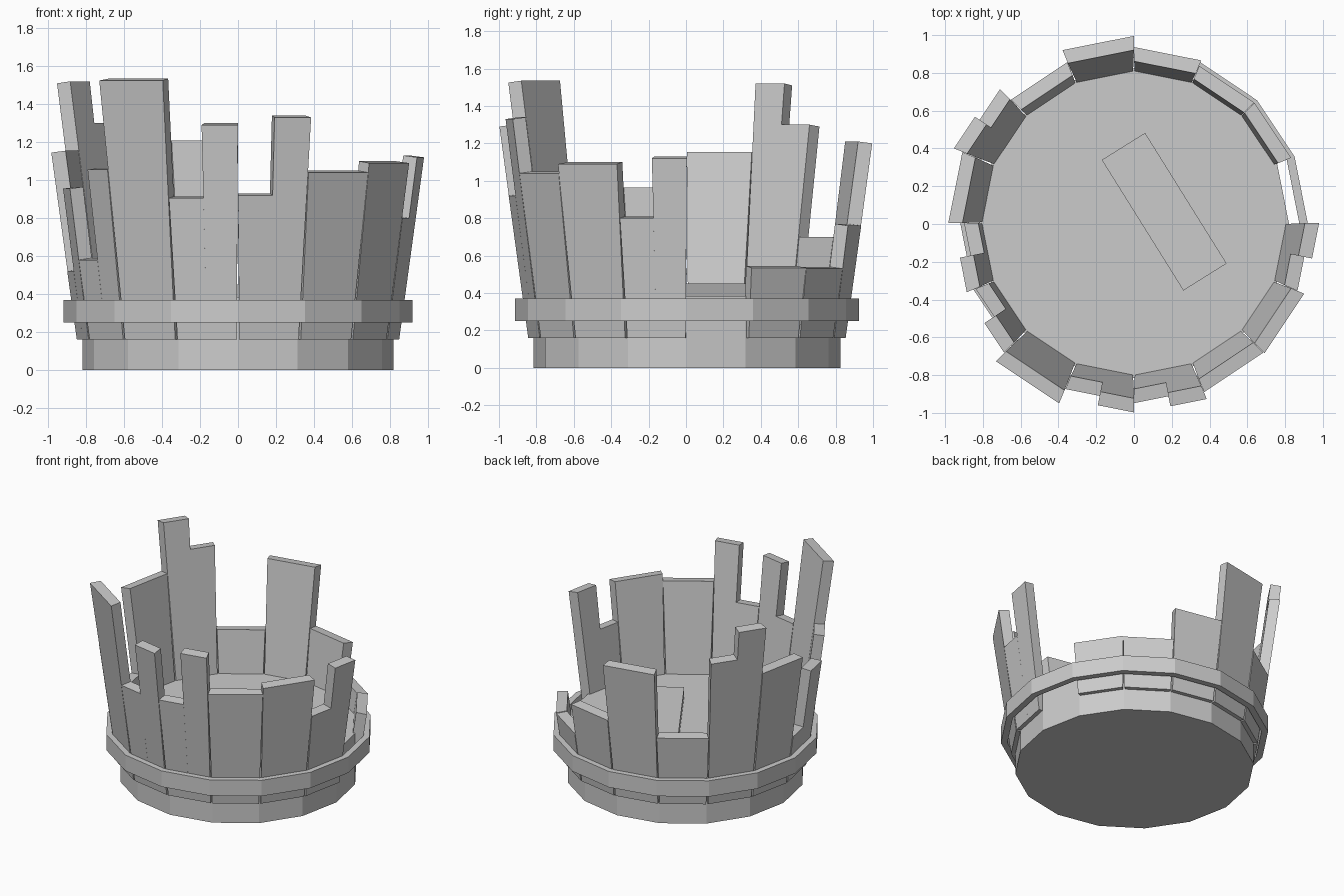
import bpy, bmesh, math
from mathutils import Matrix

if "Cube" in bpy.data.objects:
    bpy.data.objects.remove(bpy.data.objects["Cube"])

SIDES = 16
STEP = 2 * math.pi / SIDES
CY = 0.005  # slight offset of the barrel axis

wood = bpy.data.materials.new("weathered grey")
wood.diffuse_color = (0.6, 0.6, 0.6, 1)
wood.use_nodes = True
wood.node_tree.nodes["Principled BSDF"].inputs["Base Color"].default_value = wood.diffuse_color


def finish(name, bm):
    bmesh.ops.recalc_face_normals(bm, faces=bm.faces)
    mesh = bpy.data.meshes.new(name)
    bm.to_mesh(mesh)
    bm.free()
    mesh.materials.append(wood)
    obj = bpy.data.objects.new(name, mesh)
    bpy.context.collection.objects.link(obj)
    return obj


def ring_point(r, angle, z):
    return (r * math.cos(angle), r * math.sin(angle) + CY, z)


# Solid base whose top is the barrel floor
bm = bmesh.new()
loops = [[bm.verts.new(ring_point(0.82, i * STEP, z)) for i in range(SIDES)] for z in (0, 0.385)]
for i in range(SIDES):
    j = (i + 1) % SIDES
    bm.faces.new((loops[0][i], loops[0][j], loops[1][j], loops[1][i]))
for loop in loops:
    bm.faces.new(loop)
finish("base", bm)

# Hoop around the staves
bm = bmesh.new()
profile = [(0.875, 0.25), (0.92, 0.25), (0.92, 0.37), (0.875, 0.37)]
rings = [[bm.verts.new(ring_point(r, i * STEP, z)) for r, z in profile] for i in range(SIDES)]
for i in range(SIDES):
    a, b = rings[i], rings[(i + 1) % SIDES]
    for k in range(4):
        m = (k + 1) % 4
        bm.faces.new((a[k], a[m], b[m], b[k]))
finish("hoop", bm)

# Broken staves: one height, or two heights for a stepped break; None is missing
STAVES = [None, (0.545,), (0.54,), (0.77,), (1.21,), (0.70,), (1.30, 1.52), (1.155,),
          (0.53, 0.965), (0.59, 1.065), (1.535,), (0.915, 1.30), (0.93, 1.34),
          (1.05,), (1.10,), (0.81, 1.13)]
BOTTOM, THICK, LEAN = 0.16, 0.075, 0.134


def outer_radius(z):
    return 0.85 + LEAN * (z - BOTTOM)


def chord_point(k, t, r, z):
    """Point at fraction t along the flat side k of the polygon."""
    a, b = ring_point(r, k * STEP, z), ring_point(r, (k + 1) * STEP, z)
    return [a[n] + (b[n] - a[n]) * t for n in range(3)]


def stave(k, heights):
    bm = bmesh.new()
    n = len(heights)
    for s, top in enumerate(heights):
        corners = []
        for z, drop, gap in ((BOTTOM, 0, 0.02), (top, 0.01, 0.002)):
            t0 = gap if s == 0 else s / n
            t1 = 1 - gap if s == n - 1 else (s + 1) / n
            for t, r, h in ((t0, outer_radius(z), z - drop), (t1, outer_radius(z), z - drop),
                            (t1, outer_radius(z) - THICK, z), (t0, outer_radius(z) - THICK, z)):
                corners.append(bm.verts.new(chord_point(k, t, r, h)))
        lo, hi = corners[:4], corners[4:]
        bm.faces.new(lo)
        bm.faces.new(hi)
        for i in range(4):
            j = (i + 1) % 4
            bm.faces.new((lo[i], lo[j], hi[j], hi[i]))
    finish(f"stave_{k:02d}", bm)


for k, heights in enumerate(STAVES):
    if heights:
        stave(k, heights)

# Loose plank lying on the floor
bm = bmesh.new()
bmesh.ops.create_cube(bm, size=1, matrix=(
    Matrix.Translation((0.16, 0.065, 0.4175))
    @ Matrix.Rotation(math.radians(-58), 4, "Z")
    @ Matrix.Diagonal((0.815, 0.27, 0.065, 1))))
finish("loose_plank", bm)
